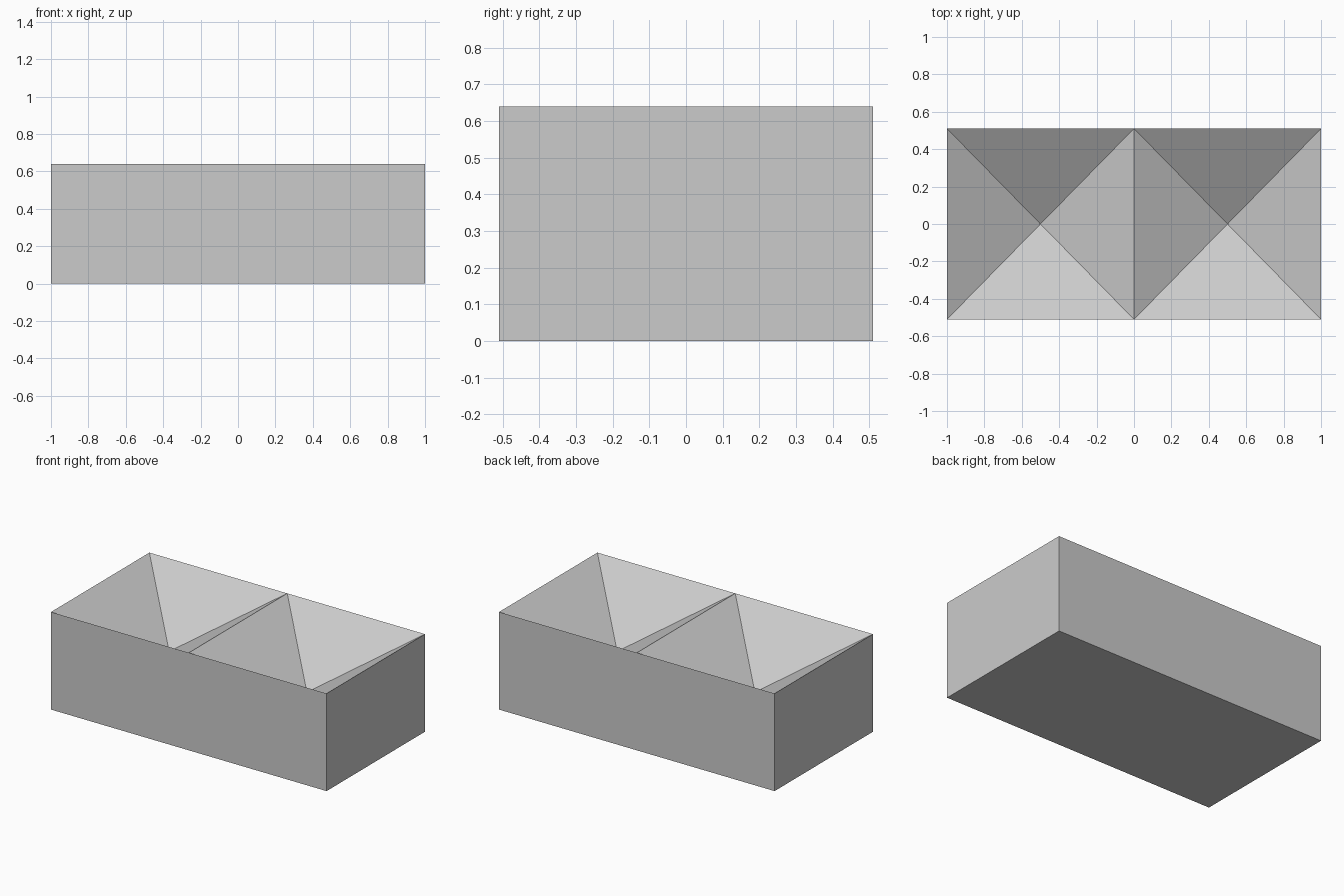
import bpy
import bmesh
from mathutils import Vector

LENGTH, DEPTH, HEIGHT = 2.0, 1.02, 0.64
PIT_DEPTH = 0.32

cube = bpy.data.objects.get("Cube")
if cube:
    bpy.data.objects.remove(cube, do_unlink=True)

# Material
grey = bpy.data.materials.new("light grey")
grey.use_nodes = True
colour = (0.6, 0.6, 0.6, 1.0)
grey.diffuse_color = colour
grey.node_tree.nodes["Principled BSDF"].inputs["Base Color"].default_value = colour

# Solid block standing on the ground
bm = bmesh.new()
bmesh.ops.create_cube(bm, size=1.0)
bmesh.ops.scale(bm, vec=Vector((LENGTH, DEPTH, HEIGHT)), verts=bm.verts)
bmesh.ops.translate(bm, vec=Vector((0, 0, HEIGHT / 2)), verts=bm.verts)

# Split into two cells, then sink a pyramid-shaped pit into each top face
bmesh.ops.bisect_plane(bm, geom=bm.verts[:] + bm.edges[:] + bm.faces[:],
                       plane_co=(0, 0, 0), plane_no=(1, 0, 0))
bm.normal_update()
tops = [f for f in bm.faces if f.normal.z > 0.9]
poked = bmesh.ops.poke(bm, faces=tops)
for tip in poked["verts"]:
    tip.co.z = HEIGHT - PIT_DEPTH
bmesh.ops.recalc_face_normals(bm, faces=bm.faces)

mesh = bpy.data.meshes.new("block_with_pits")
bm.to_mesh(mesh)
bm.free()
mesh.materials.append(grey)
block = bpy.data.objects.new("block_with_pits", mesh)
bpy.context.collection.objects.link(block)
